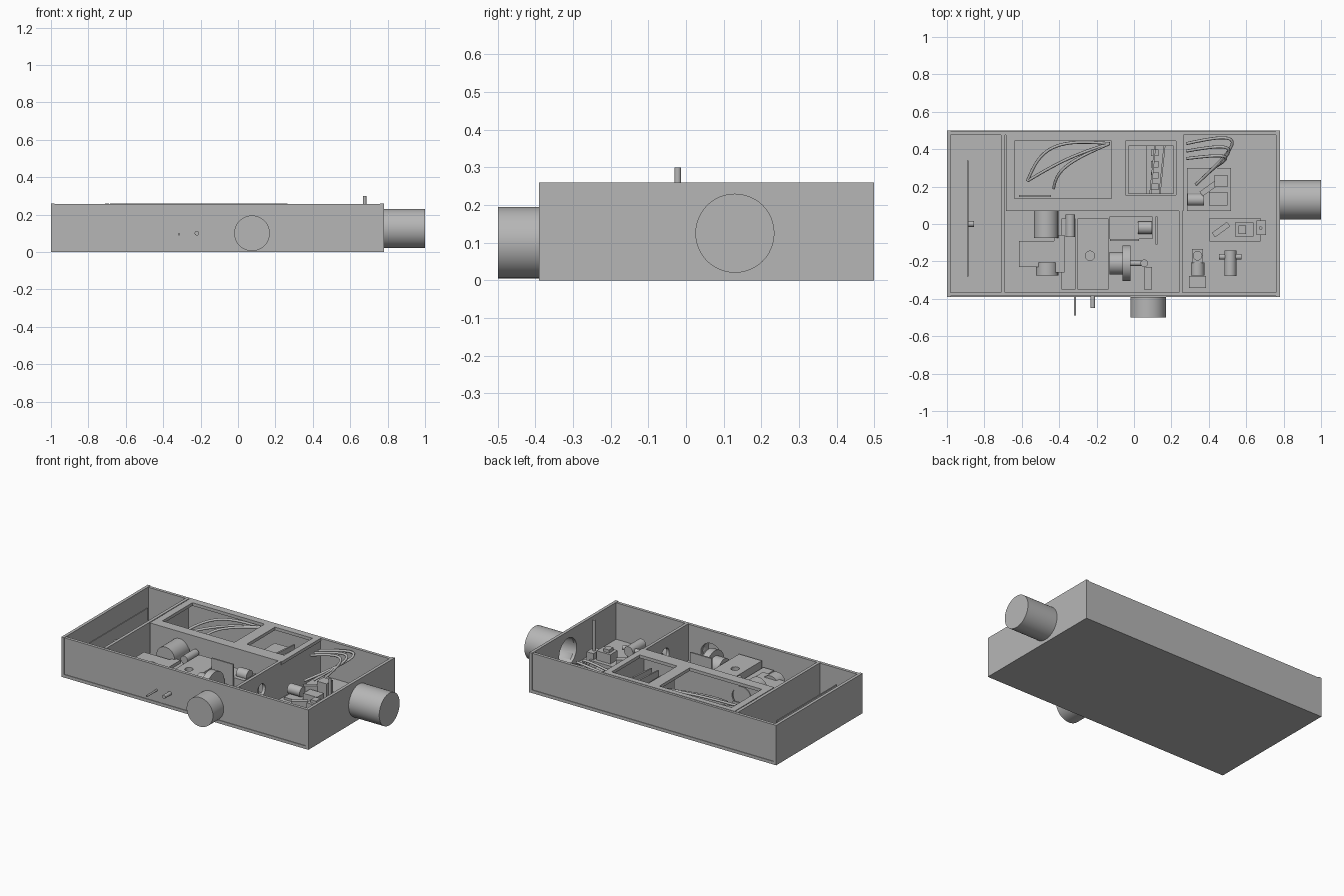
import bpy
from math import pi, sin
from mathutils import Vector

old = bpy.data.objects.get("Cube")
if old:
    bpy.data.objects.remove(old, do_unlink=True)

# Case limits and sheet thickness
LEFT, RIGHT, FRONT, BACK = .78, -1, -.39, .5
WALL, RIM = .02, .26
FLOOR = WALL
LENGTH, BREADTH = LEFT - RIGHT, BACK - FRONT
MID_X, MID_Y = (LEFT + RIGHT) / 2, (FRONT + BACK) / 2

grey = bpy.data.materials.new("plain_grey")
grey.use_nodes = True
colour = [.47] * 3 + [1]
grey.diffuse_color = colour
grey.node_tree.nodes["Principled BSDF"].inputs["Base Color"].default_value = colour


def finish(name):
    part = bpy.context.object
    part.name = name
    part.data.materials.append(grey)
    return part


def block(name, x, y, width, depth, top, base=FLOOR, turn=0):
    """Box centred on x and y, reaching from base up to top."""
    bpy.ops.mesh.primitive_cube_add(size=1, location=(x, y, (base + top) / 2))
    part = finish(name)
    part.scale = (width, depth, top - base)
    part.rotation_euler.z = turn
    return part


def rod(name, axis, radius, length, x, y, z):
    """Cylinder centred on a point and lying along one axis."""
    turn = {"x": (0, pi / 2, 0), "y": (pi / 2, 0, 0), "z": (0, 0, 0)}[axis]
    bpy.ops.mesh.primitive_cylinder_add(vertices=48, radius=radius, depth=length,
                                        location=(x, y, z), rotation=turn)
    part = finish(name)
    bpy.ops.object.shade_smooth_by_angle(angle=pi / 6)
    return part


def cut(cutter, *targets):
    for part in targets:
        opening = part.modifiers.new("opening", "BOOLEAN")
        opening.operation = "DIFFERENCE"
        opening.object = cutter
        bpy.context.view_layer.objects.active = part
        bpy.ops.object.modifier_apply(modifier=opening.name)
    bpy.data.objects.remove(cutter, do_unlink=True)


def cable(name, start, end, bulge):
    """Round cable that bows sideways between two points."""
    curve = bpy.data.curves.new(name, "CURVE")
    curve.dimensions = "3D"
    curve.bevel_depth = .008
    curve.bevel_resolution = 2
    curve.use_fill_caps = True
    spline = curve.splines.new("POLY")
    steps = 16
    spline.points.add(steps)
    for i, point in enumerate(spline.points):
        t = i / steps
        place = Vector(start).lerp(Vector(end), t) + Vector(bulge) * sin(pi * t)
        point.co = (*place, 1)
    curve.materials.append(grey)
    part = bpy.data.objects.new(name, curve)
    bpy.context.collection.objects.link(part)


# Open case: floor, end walls and slightly recessed long walls
block("floor", MID_X, MID_Y, LENGTH, BREADTH, top=FLOOR, base=0)
block("right_end_wall", RIGHT + WALL / 2, MID_Y, WALL, BREADTH, top=RIM)
left_wall = block("left_end_wall", LEFT - WALL / 2, MID_Y, WALL, BREADTH, top=RIM)
long_wall = dict(width=LENGTH - 2 * WALL, depth=WALL, top=RIM - WALL / 8)
inset = WALL * .7
front_wall = block("front_wall", MID_X, FRONT + inset, **long_wall)
block("back_wall", MID_X, BACK - inset, **long_wall)

# Large outlets, closed outside and open towards the inside
reach = 1 - LEFT
side = dict(y=.13, z=.125)
side_outlet = rod("side_outlet", "x", .105, reach, x=LEFT + reach / 2, **side)
cut(rod("side_bore", "x", .09, reach, x=LEFT, **side), left_wall, side_outlet)
reach = FRONT - -.5
front = dict(x=.075, z=.1)
front_outlet = rod("front_outlet", "y", .095, reach, y=FRONT - reach / 2, **front)
cut(rod("front_bore", "y", .075, reach, y=FRONT, **front), front_wall, front_outlet)

# Two thin rods through the front
rod("long_front_rod", "y", .006, .12, x=-.315, y=-.43, z=.095)
rod("short_front_rod", "y", .012, .08, x=-.22, y=-.41, z=.1)

# Inner partitions with round openings
inner_front, inner_back, bay_split = FRONT + WALL, BACK - WALL, .07
inner = dict(y=(inner_front + inner_back) / 2, depth=inner_back - inner_front, top=RIM)
block("right_partition", x=-.7, width=WALL, **inner)
left_partition = block("left_partition", x=.25, width=WALL, **inner)
cut(rod("partition_bore", "x", .04, .1, x=.25, y=-.13, z=.15), left_partition)
middle_partition = block("middle_partition", -.22, bay_split + WALL / 2, .93, WALL, top=RIM - WALL)
cut(rod("middle_bore", "y", .055, .1, x=-.45, y=bay_split, z=.14), middle_partition)

# Deck over the rear bay with two openings
deck = block("deck", -.21, (bay_split + inner_back) / 2, .95, inner_back - bay_split, top=RIM, base=RIM - WALL)
cut(block("large_opening", -.38, .29, .52, .31, top=1), deck)
cut(block("small_opening", .09, .3, .27, .29, top=1), deck)

# Thin upright board in the end bay
block("upright_board", -.89, .03, width=.008, depth=.62, top=.2)
rod("board_knob", "x", .015, .03, x=-.87, y=0, z=.11)

# Rear bay: fanned cables, small board and terminal block
bundle = (-.13, .43, .24)
cable("upper_cable", bundle, (-.57, .23, .16), bulge=(-.08, .08, .02))
cable("middle_cable", bundle, (-.57, .23, .16), bulge=(0, .02, .02))
cable("lower_cable", bundle, (-.43, .19, .14), bulge=(-.08, 0, .02))
block("small_board", -.53, .15, width=.17, depth=.01, top=.14)
block("terminal_block", .02, .29, width=.1, depth=.26, top=.17)
block("terminal_base", .14, .29, width=.14, depth=.26, top=.06)
for i in range(4):
    block("terminal_tab", .11, .2 + i * .06, width=.04, depth=.035, top=.15)
for x in (.1, .15):
    block("terminal_strip", x, .29, width=.01, depth=.26, top=.2, turn=-.1)

# Front bay: motors and gear housings
rod("motor", "y", .065, .17, x=-.47, y=.01, z=.15)
rod("motor_cap", "y", .06, .07, x=-.465, y=-.24, z=.11)
rod("small_motor", "y", .025, .12, x=-.34, y=-.01, z=.165)
block("motor_housing", -.52, -.16, width=.19, depth=.14, top=.15)
block("gear_housing", -.4, -.16, width=.055, depth=.2, top=.15)
block("narrow_block", -.35, -.16, width=.075, depth=.38, top=.13)
wide_block = block("wide_block", -.22, -.16, width=.165, depth=.38, top=.17)
cut(rod("block_bore", "z", .025, .1, x=-.235, y=-.17, z=.18), wide_block)

# Front bay: pump, wheel and side plate
block("pump_base", -.015, -.02, width=.23, depth=.12, top=.15)
block("pump_plate", -.05, -.085, width=.155, depth=.01, top=.24)
rod("pump_barrel", "x", .034, .075, x=.06, y=-.02, z=.16)
block("side_plate", .12, -.035, width=.01, depth=.15, top=.14)
wheel_centre = dict(y=-.21, z=.13)
rod("wheel", "x", .095, .045, x=-.04, **wheel_centre)
rod("wheel_hub", "x", .06, .09, x=-.085, **wheel_centre)
rod("wheel_shaft", "x", .014, .09, x=.02, **wheel_centre)
rod("shaft_joint", "z", .02, .14, x=.055, y=-.21, z=.09)
block("shaft_block", .075, -.29, width=.045, depth=.12, top=.12)

# End bay: nested looped cables
for i in range(3):
    shift = i * .04
    cable("looped_cable", (.28, .43 - shift, .2), (.33 + shift, .21 + shift, .1),
          bulge=(.22 - shift, .12 - shift, .08))

# End bay: valve group on a base plate
block("valve_base", .4, .185, width=.235, depth=.23, top=.035)
block("valve_cube", .465, .23, width=.07, depth=.065, top=.13)
block("valve_step", .45, .135, width=.1, depth=.07, top=.08)
block("valve_arm", .4, .19, width=.1, depth=.03, top=.1, turn=pi / 5)
rod("valve_barrel", "x", .032, .09, x=.33, y=.13, z=.07)

# End bay: control switch with tall stick
block("switch_base", .54, -.03, width=.27, depth=.125, top=.06)
block("switch_body", .59, -.03, width=.1, depth=.075, top=.12)
block("switch_button", .58, -.03, width=.04, depth=.045, top=.14)
block("switch_lever", .465, -.03, width=.1, depth=.03, top=.1, turn=pi / 5)
block("stick_base", .68, -.02, width=.05, depth=.075, top=.1)
rod("stick", "z", .009, .2, x=.677, y=-.022, z=.2)

# End bay: tap and tee fitting
block("tap_head", .34, -.17, width=.06, depth=.075, top=.11)
rod("tap_screw", "z", .025, .02, x=.34, y=-.17, z=.115)
rod("tap_barrel", "y", .036, .07, x=.34, y=-.24, z=.07)
block("tap_foot", .34, -.31, width=.09, depth=.065, top=.11)
tee = dict(x=.515, z=.09)
rod("tee_cross", "x", .015, .12, y=-.175, **tee)
rod("tee_barrel", "y", .032, .135, y=-.21, **tee)
block("tee_foot", .515, -.2, width=.035, depth=.09, top=.07)
